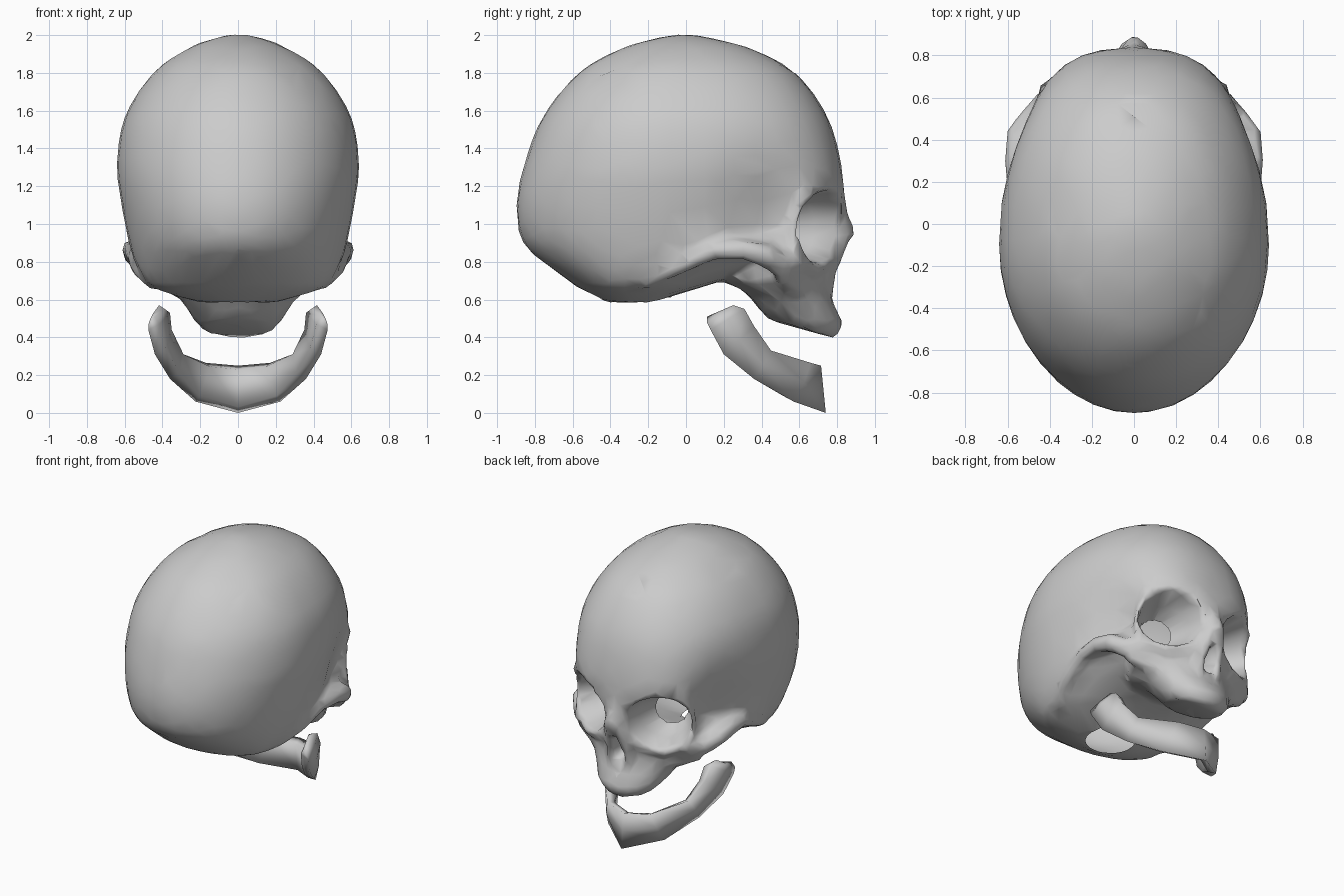
import bpy, bmesh, math
from mathutils import Vector

if "Cube" in bpy.data.objects:
    bpy.data.objects.remove(bpy.data.objects["Cube"])


def loft(bm, rings):
    """Closed skin through a list of equally long point rings."""
    vs = [[bm.verts.new(p) for p in r] for r in rings]
    n = len(vs[0])
    for a, b in zip(vs, vs[1:]):
        for i in range(n):
            j = (i + 1) % n
            bm.faces.new((a[i], a[j], b[j], b[i]))
    bm.faces.new(vs[0][::-1])
    bm.faces.new(vs[-1])


def spline(rows, steps):
    """Catmull-Rom interpolation of parameter rows."""
    out = []
    for i in range(len(rows) - 1):
        p0, p1, p2, p3 = (rows[max(i - 1, 0)], rows[i], rows[i + 1],
                          rows[min(i + 2, len(rows) - 1)])
        for k in range(steps):
            t = k / steps
            out.append([b + .5 * t * (c - a + t * (2 * a - 5 * b + 4 * c - d + t * (3 * (b - c) + d - a)))
                        for a, b, c, d in zip(p0, p1, p2, p3)])
    return out + [list(rows[-1])]


def egg_ring(z, back, front, w, slope=0, power=2.3, n=40):
    """Horizontal outline: round at the back, squarer at the front."""
    mid = back + .45 * (front - back)
    pts = []
    for i in range(n):
        a = 2 * math.pi * i / n
        c, s = math.cos(a), math.sin(a)
        e = 2 / power if c > 0 else 1
        x = math.copysign(abs(s) ** e, s) * w
        y = mid + (front - mid) * c ** e if c > 0 else mid + (mid - back) * c
        pts.append(Vector((x, y, z + slope * (front - y))))
    return pts


def beads(bm, path):
    """Rounded bar along (x, y, z, radius) points, on both sides."""
    for a, b in zip(path, path[1:]):
        a, b = Vector(a), Vector(b)
        k = max(2, int((b - a).length / .02))
        for i in range(k + 1):
            p = a.lerp(b, i / k)
            for s in (1, -1):
                res = bmesh.ops.create_icosphere(bm, subdivisions=2, radius=p[3])
                bmesh.ops.translate(bm, verts=res['verts'], vec=(s * p[0], p[1], p[2]))


def make(name, bm):
    bmesh.ops.recalc_face_normals(bm, faces=bm.faces)
    me = bpy.data.meshes.new(name)
    bm.to_mesh(me)
    bm.free()
    ob = bpy.data.objects.new(name, me)
    bpy.context.collection.objects.link(ob)
    return ob


def activate(ob):
    bpy.ops.object.select_all(action='DESELECT')
    ob.select_set(True)
    bpy.context.view_layer.objects.active = ob


def apply(ob, kind, **props):
    m = ob.modifiers.new(kind, kind)
    for k, v in props.items():
        setattr(m, k, v)
    activate(ob)
    bpy.ops.object.modifier_apply(modifier=m.name)


# braincase: height, back, front, half width, slope, front squareness
bm = bmesh.new()
case = [(.585, -.42, -.15, .2, 0, 2.2), (.63, -.5, -.04, .36, 0, 2.2), (.67, -.58, .1, .46, 0, 2.2),
        (.75, -.69, .34, .52, 0, 2.2), (.81, -.77, .56, .55, 0, 2.3), (.87, -.84, .73, .57, 0, 2.3),
        (.96, -.885, .8, .59, 0, 2.4), (1.12, -.897, .837, .62, 0, 2.55),
        (1.32, -.855, .822, .641, 0, 2.45), (1.57, -.757, .748, .598, 0, 2.3),
        (1.8, -.568, .58, .448, 0, 2.2), (1.93, -.34, .34, .262, 0, 2.1),
        (1.985, -.15, .13, .12, 0, 2), (2.004, -.03, .01, .02, 0, 2)]
loft(bm, [egg_ring(*r) for r in spline(case, 4)])
for v in bm.verts:   # temple hollows
    v.co.x *= 1 - .14 * math.exp(-((v.co.y - .44) / .24) ** 2 - ((v.co.z - 1.05) / .3) ** 2)

# upper jaw block: height, back, front, half width, slope
face = [(.395, .44, .785, .19, .28), (.47, .39, .83, .245, .17), (.56, .35, .79, .29, .09),
        (.63, .29, .765, .345, .05), (.7, .2, .755, .38, 0), (.78, .2, .765, .39, 0),
        (.9, .25, .8, .4, 0), (1.0, .3, .8, .3, 0)]
loft(bm, [egg_ring(*r, power=2) for r in spline(face, 4)])

# cheek arch with crest to the ear, temple filling, eye rims, cheek, nose bridge, nose sides
beads(bm, [(.42, .585, .8, .055), (.49, .49, .79, .065), (.545, .42, .835, .065),
           (.565, .3, .865, .055), (.555, .15, .86, .05), (.53, -.05, .77, .045),
           (.455, -.22, .69, .04)])
beads(bm, [(.42, .5, .92, .05), (.46, .38, .88, .055), (.51, .2, .885, .055)])
beads(bm, [(.41, .635, 1.16, .045), (.435, .575, 1.0, .04), (.43, .58, .86, .045)])
beads(bm, [(.43, .58, .83, .05), (.29, .67, .765, .05), (.13, .74, .81, .045)])
beads(bm, [(.2, .64, .66, .07), (.31, .57, .68, .065), (.435, .52, .725, .06)])
beads(bm, [(0, .78, 1.12, .07), (0, .81, 1.03, .055), (0, .855, .955, .045)])
beads(bm, [(.03, .83, .94, .045), (.06, .765, .77, .045), (.065, .735, .64, .045)])
skull = make("skull", bm)
apply(skull, 'REMESH', mode='VOXEL', voxel_size=.02)

# cutters for eye sockets and nose opening
bm = bmesh.new()
rim, back = Vector((.272, .705, .98)), Vector((.215, .46, .985))
u, out = Vector((.83, -.56, 0)), Vector((.56, .83, 0))
for s in (1, -1):
    rings = []
    for c, ru, rv in ((rim + out * .25, .26, .24), (rim, .222, .19),
                      (rim.lerp(back, .5), .18, .16), (back, .1, .1)):
        ring = []
        for i in range(20):
            a = math.tau * i / 20
            p = c + u * (ru * math.cos(a)) + Vector((0, 0, rv * math.sin(a)))
            ring.append((s * p.x, p.y, p.z))
        rings.append(ring)
    loft(bm, rings)
nose = [(0, .88), (.03, .8), (.05, .7), (.035, .66), (-.035, .66), (-.05, .7), (-.03, .8)]
loft(bm, [[(x * k, y, .74 + (z - .74) * k) for x, z in nose]
          for y, k in ((1.0, 1), (.76, 1), (.62, .8))])
cutter = make("opening_cutter", bm)
cutter.hide_render = True
apply(skull, 'BOOLEAN', operation='DIFFERENCE', solver='EXACT', object=cutter)
bpy.data.objects.remove(cutter)
apply(skull, 'REMESH', mode='VOXEL', voxel_size=.02)
apply(skull, 'SMOOTH', factor=.5, iterations=5)

# open holes: back of both sockets, back of nose, base of braincase
bm = bmesh.new()
bm.from_mesh(skull.data)
for c, r in ((back, .11), (Vector((-back.x, back.y, back.z)), .11),
             (Vector((0, .63, .74)), .045), (Vector((0, -.24, .6)), .165)):
    gone = [f for f in bm.faces if (f.calc_center_median() - c).length < r]
    bmesh.ops.delete(bm, geom=gone, context='FACES')
    for v in bm.verts:
        d = v.co - c
        if v.is_boundary and 0 < d.length < r + .03:
            v.co = c + d.normalized() * r
bm.to_mesh(skull.data)
bm.free()

# coarse mesh with smooth shading
apply(skull, 'DECIMATE', ratio=min(1, 2600 / (2 * len(skull.data.polygons))),
      use_symmetry=True, symmetry_axis='X')
activate(skull)
bpy.ops.object.shade_smooth_by_angle(angle=math.radians(80))

# lower jaw: outer top and outer bottom edge from the right end to the chin
half = [((.418, .25, .57), (.472, .11, .48)), ((.42, .31, .55), (.475, .13, .44)),
        ((.41, .36, .46), (.44, .2, .31)), ((.34, .45, .33), (.36, .36, .18)),
        ((.17, .66, .265), (.225, .57, .06)), ((0, .715, .25), (0, .74, 0))]
rings = []
for s, part in ((1, half), (-1, half[-2::-1])):
    for k, (top, bot) in enumerate(part):
        t, b = Vector(top), Vector(bot)
        end = k == (0 if s > 0 else len(part) - 1)   # thinner tips
        inward = (Vector((0, .2, 0)) - Vector((t.x, (t.y + b.y) / 2, 0))).normalized() * (.03 if end else .06)
        m = t.lerp(b, .5) - inward * (.2 if t.x else 0)
        ring = [t, m, b, b + inward + Vector((0, 0, .03)), t + inward - Vector((0, 0, .02))]
        rings.append([(s * p.x, p.y, p.z) for p in ring])
bm = bmesh.new()
loft(bm, rings)
jaw = make("lower_jaw", bm)
activate(jaw)
bpy.ops.object.shade_smooth_by_angle(angle=math.radians(120))
